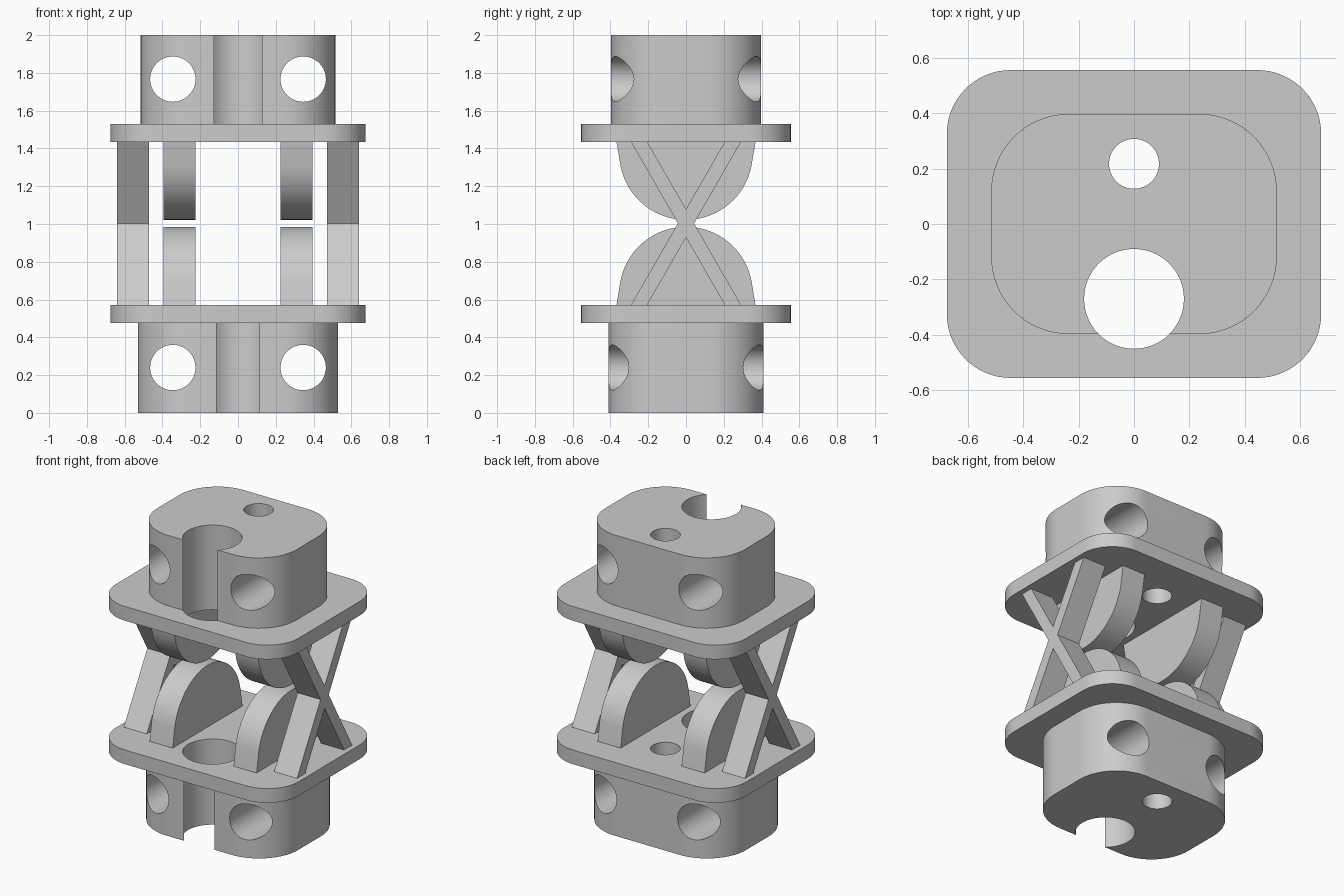
import bpy, bmesh
from math import sin, cos, pi, atan2, radians
from mathutils import Vector

if "Cube" in bpy.data.objects:
    bpy.data.objects.remove(bpy.data.objects["Cube"], do_unlink=True)

grey = bpy.data.materials.new("mid grey")
grey.use_nodes = True
colour = (0.6, 0.6, 0.6, 1)
grey.diffuse_color = colour
grey.node_tree.nodes["Principled BSDF"].inputs["Base Color"].default_value = colour

MID = 1.0035          # height of the mirror plane between the two halves
PLATE_BOTTOM, PLATE_TOP = 0.477, 0.572


def prism(name, outline, axis, start, end):
    """Extrude a closed 2D outline along the x, y or z axis."""
    place = {"x": lambda p, d: (d, p[0], p[1]),
             "y": lambda p, d: (p[0], d, p[1]),
             "z": lambda p, d: (p[0], p[1], d)}[axis]
    bm = bmesh.new()
    face = bm.faces.new([bm.verts.new(place(p, start)) for p in outline])
    top = bmesh.ops.extrude_face_region(bm, geom=[face])["geom"]
    shift = Vector(place((0, 0), end - start))
    bmesh.ops.translate(bm, vec=shift,
                        verts=[v for v in top if isinstance(v, bmesh.types.BMVert)])
    bmesh.ops.recalc_face_normals(bm, faces=bm.faces)
    mesh = bpy.data.meshes.new(name)
    bm.to_mesh(mesh)
    bm.free()
    mesh.materials.append(grey)
    obj = bpy.data.objects.new(name, mesh)
    bpy.context.collection.objects.link(obj)
    return obj


def arc(cx, cy, r, a0, a1, steps):
    return [(cx + r * cos(a0 + (a1 - a0) * i / steps),
             cy + r * sin(a0 + (a1 - a0) * i / steps)) for i in range(steps + 1)]


def circle(cx, cy, r):
    return arc(cx, cy, r, 0, 2 * pi, 64)[:-1]


def rounded_rect(hx, hy, r):
    points = []
    for i, (sx, sy) in enumerate([(1, 1), (-1, 1), (-1, -1), (1, -1)]):
        points += arc(sx * (hx - r), sy * (hy - r), r, i * pi / 2, (i + 1) * pi / 2, 16)
    return points


def drill(obj, holes):
    """Cut round holes given as (axis, centre, radius)."""
    for axis, (cx, cy), r in holes:
        cutter = prism("cutter", circle(cx, cy, r), axis, -3, 3)
        cutter.hide_render = True
        mod = obj.modifiers.new("hole", "BOOLEAN")
        mod.operation, mod.solver, mod.object = "DIFFERENCE", "EXACT", cutter
        bpy.context.view_layer.objects.active = obj
        bpy.ops.object.modifier_apply(modifier=mod.name)
        bpy.data.objects.remove(cutter, do_unlink=True)


def finish(obj):
    bpy.ops.object.select_all(action="DESELECT")
    obj.select_set(True)
    bpy.context.view_layer.objects.active = obj
    bpy.ops.object.shade_smooth_by_angle(angle=radians(30))


bores = [("z", (0, -0.27), 0.18), ("z", (0, 0.217), 0.09)]

# Each half: socket block, flange plate and a pair of rounded rockers
for half, hx, hy, r in [("lower", 0.53, 0.41, 0.29), ("upper", 0.515, 0.397, 0.28)]:
    flip = half == "upper"
    z = lambda v: 2 * MID - v if flip else v
    block_end = 2.0 if flip else 0.0

    block = prism(half + "_block", rounded_rect(hx, hy, r), "z", block_end, z(PLATE_BOTTOM))
    cross_z = 1.767 if flip else 0.24
    drill(block, bores + [("y", (s * 0.345, cross_z), 0.12) for s in (1, -1)])
    finish(block)

    plate = prism(half + "_plate", rounded_rect(0.675, 0.555, 0.23), "z",
                  z(PLATE_BOTTOM), z(PLATE_TOP))
    drill(plate, bores)
    finish(plate)

    dome = [(0.368, PLATE_TOP)] + arc(0, 0.632, 0.353, 0.19, pi - 0.19, 48)
    dome.append((-0.368, PLATE_TOP))
    for side, s in (("left", 1), ("right", -1)):
        finish(prism(f"{half}_{side}_rocker", [(y, z(v)) for y, v in dome], "x",
                     s * 0.225, s * 0.395))

# Crossed struts joining the plates at each side
w, reach = 0.043, 0.248
h = MID - PLATE_TOP
notch = w * h / reach
quarter = [(w, 0), (reach + w, h), (reach - w, h), (0, notch)]
cross = (quarter
         + [(-y, v) for y, v in quarter[2::-1]]
         + [(-y, -v) for y, v in quarter[1:]]
         + [(y, -v) for y, v in quarter[2:0:-1]])
for side, s in (("left", 1), ("right", -1)):
    finish(prism(side + "_crossed_strut", [(y, MID + v) for y, v in cross], "x",
                 s * 0.47, s * 0.64))
